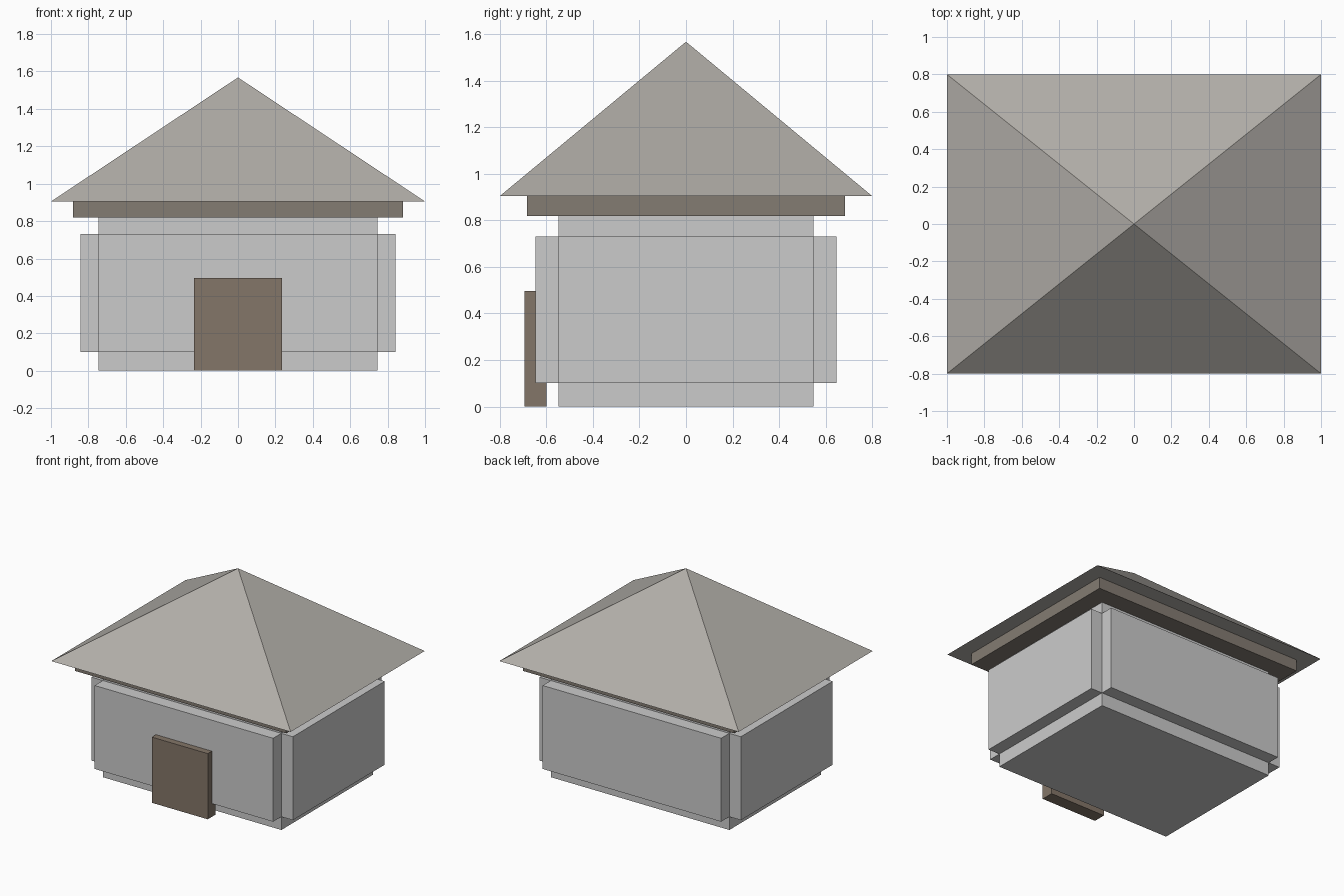
import bpy, bmesh

if "Cube" in bpy.data.objects:
    bpy.data.objects.remove(bpy.data.objects["Cube"])


def material(name, rgb):
    m = bpy.data.materials.new(name)
    m.diffuse_color = (*rgb, 1)
    m.use_nodes = True
    m.node_tree.nodes["Principled BSDF"].inputs["Base Color"].default_value = m.diffuse_color
    return m


def make_object(name, bm, mat=None):
    bmesh.ops.recalc_face_normals(bm, faces=bm.faces)
    mesh = bpy.data.meshes.new(name)
    bm.to_mesh(mesh)
    bm.free()
    obj = bpy.data.objects.new(name, mesh)
    bpy.context.collection.objects.link(obj)
    if mat:
        mesh.materials.append(mat)
    return obj


def box(name, x, y, z, mat=None):
    """Box spanning the given (min, max) ranges."""
    bm = bmesh.new()
    bmesh.ops.create_cube(bm, size=1)
    for v in bm.verts:
        for i, (lo, hi) in enumerate((x, y, z)):
            v.co[i] = (lo + hi) / 2 + v.co[i] * (hi - lo)
    return make_object(name, bm, mat)


def pyramid(name, hx, hy, z0, z1, mat=None):
    """Rectangular pyramid with a closed base."""
    bm = bmesh.new()
    base = [bm.verts.new((sx * hx, sy * hy, z0))
            for sx, sy in ((-1, -1), (1, -1), (1, 1), (-1, 1))]
    apex = bm.verts.new((0, 0, z1))
    bm.faces.new(base)
    for i in range(4):
        bm.faces.new((base[i], base[(i + 1) % 4], apex))
    return make_object(name, bm, mat)


roof_mat = material("roof_stone", (0.44, 0.42, 0.39))
trim_mat = material("eave_trim", (0.23, 0.20, 0.17))
door_mat = material("door_wood", (0.23, 0.18, 0.14))

CX, CY = 0.746, 0.548   # core half sizes
PX, PY = 0.842, 0.646   # outer faces of the wall panels
PANEL_Z = (0.10, 0.73)

# Building core
box("wall_core", (-CX, CX), (-CY, CY), (0, 0.82))

# Raised panel on each wall
for side, s in (("front", -1), ("back", 1)):
    box(side + "_wall_panel", (-CX, CX), sorted((s * CY, s * PY)), PANEL_Z)
for side, s in (("left", -1), ("right", 1)):
    box(side + "_wall_panel", sorted((s * CX, s * PX)), (-CY, CY), PANEL_Z)

# Door slab
box("door", (-0.234, 0.234), (-0.695, -0.60), (0, 0.496), door_mat)

# Eave trim and hipped roof
box("eave_trim", (-0.882, 0.882), (-0.684, 0.684), (0.818, 0.905), trim_mat)
pyramid("roof", 1.0, 0.80, 0.905, 1.568, roof_mat)
